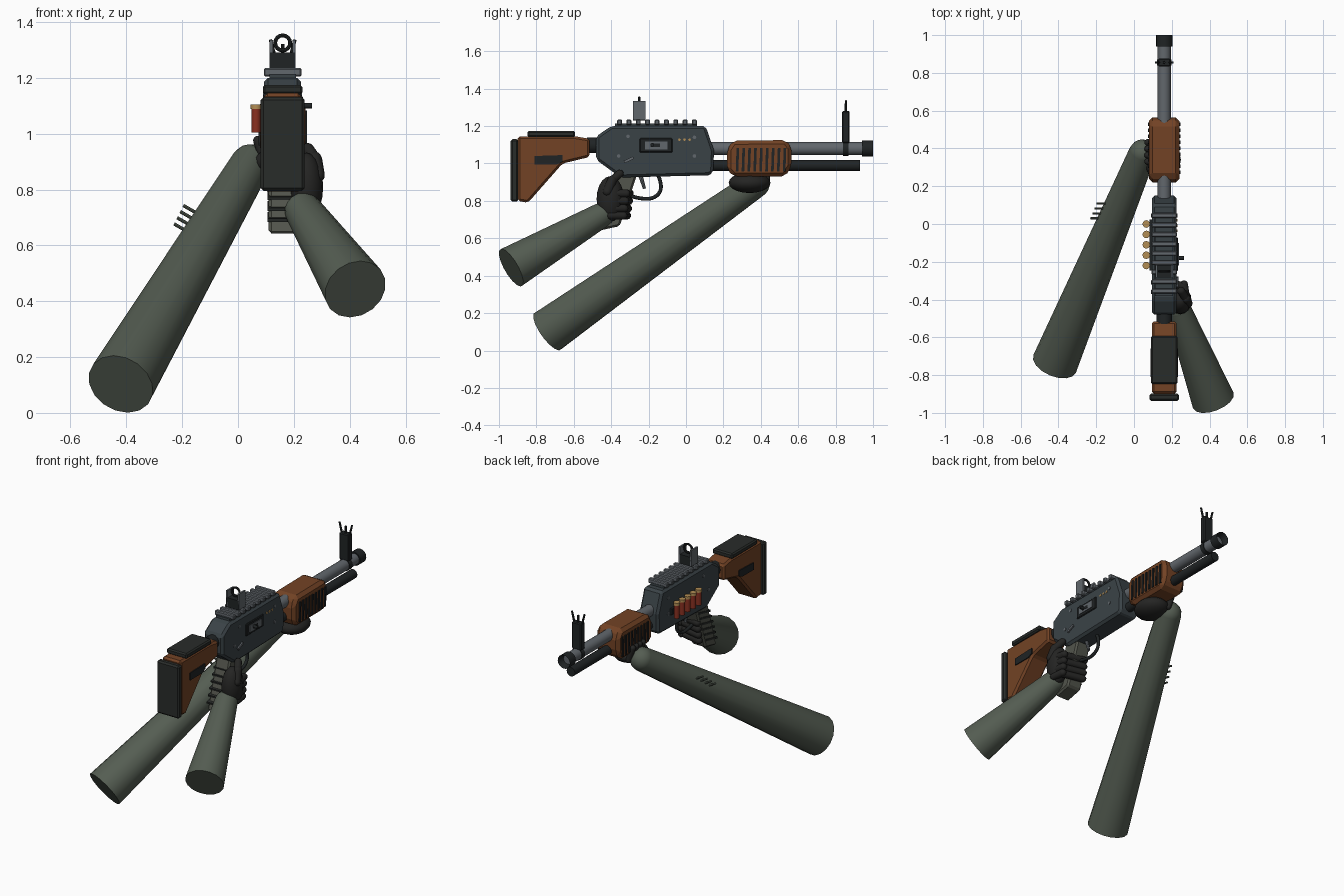
import bpy, bmesh, math
from mathutils import Vector, Matrix

if "Cube" in bpy.data.objects:
    bpy.data.objects.remove(bpy.data.objects["Cube"])

CX = 0.16  # the weapon's centre plane


def mat(name, r, g, b):
    m = bpy.data.materials.new(name)
    m.diffuse_color = (r, g, b, 1)
    m.use_nodes = True
    m.node_tree.nodes["Principled BSDF"].inputs["Base Color"].default_value = m.diffuse_color
    return m


METAL = mat("gunmetal", 0.042, 0.055, 0.062)
STEEL = mat("steel", 0.12, 0.135, 0.15)
BLACK = mat("black", 0.014, 0.017, 0.018)
RUBBER = mat("rubber", 0.022, 0.025, 0.023)
WOOD = mat("wood", 0.17, 0.055, 0.018)
SLEEVE = mat("sleeve", 0.09, 0.11, 0.085)
GLOVE = mat("glove", 0.018, 0.018, 0.017)
GRIP = mat("grip", 0.085, 0.09, 0.072)
RED = mat("shell_red", 0.25, 0.03, 0.015)
BRASS = mat("brass", 0.45, 0.27, 0.09)


def finish(name, bm, material, bevel=0, smooth=False):
    bmesh.ops.recalc_face_normals(bm, faces=bm.faces)
    me = bpy.data.meshes.new(name)
    bm.to_mesh(me)
    bm.free()
    ob = bpy.data.objects.new(name, me)
    bpy.context.collection.objects.link(ob)
    me.materials.append(material)
    if bevel:
        mod = ob.modifiers.new("bevel", 'BEVEL')
        mod.width, mod.segments = bevel, 1
    if smooth:
        bpy.ops.object.select_all(action='DESELECT')
        ob.select_set(True)
        bpy.context.view_layer.objects.active = ob
        bpy.ops.object.shade_smooth_by_angle(angle=math.radians(40))
    return ob


def plate(name, pts, half, material, bevel=0, x=CX):
    """Side profile of (y, z) points, extruded across x."""
    bm = bmesh.new()
    f = bm.faces.new([bm.verts.new((x - half, y, z)) for y, z in pts])
    ext = bmesh.ops.extrude_face_region(bm, geom=[f])
    bmesh.ops.translate(bm, vec=(2 * half, 0, 0),
                        verts=[v for v in ext["geom"] if isinstance(v, bmesh.types.BMVert)])
    return finish(name, bm, material, bevel)


def box(name, c, size, material, tilt=0, bevel=0):
    bm = bmesh.new()
    M = Matrix.Translation(c) @ Matrix.Rotation(tilt, 4, 'X') @ Matrix.Diagonal((*size, 1))
    bmesh.ops.create_cube(bm, size=1, matrix=M)
    return finish(name, bm, material, bevel)


def rod(name, a, b, r1, r2, material, sides=16, bore=0, round_a=False, round_b=False):
    """Round bar from a to b, optionally bored at b or with rounded ends."""
    a, b = Vector(a), Vector(b)
    d = b - a
    M = Matrix.Translation((a + b) / 2) @ d.to_track_quat('Z', 'Y').to_matrix().to_4x4()
    bm = bmesh.new()
    bmesh.ops.create_cone(bm, cap_ends=True, segments=sides, radius1=r1, radius2=r2,
                          depth=d.length, matrix=M)
    if bore:
        bm.normal_update()
        cap = max(bm.faces, key=lambda f: f.calc_center_median().dot(d))
        bmesh.ops.inset_region(bm, faces=[cap], thickness=r2 - bore)
        bmesh.ops.translate(bm, verts=cap.verts, vec=-d * 0.8)
    for p, r, on in ((a, r1, round_a), (b, r2, round_b)):
        if on:
            bmesh.ops.create_uvsphere(bm, u_segments=sides, v_segments=max(6, sides // 2), radius=r,
                                      matrix=Matrix.Translation(p) @ M.to_3x3().to_4x4())
    return finish(name, bm, material, smooth=True)


def finger(name, a, b, r):
    return rod(name, a, b, r, r, GLOVE, 10, round_a=True, round_b=True)


def blob(name, c, radii, material, tilt=0):
    bm = bmesh.new()
    M = Matrix.Translation(c) @ Matrix.Rotation(tilt, 4, 'X') @ Matrix.Diagonal((*radii, 1))
    bmesh.ops.create_uvsphere(bm, u_segments=16, v_segments=10, radius=1, matrix=M)
    return finish(name, bm, material, smooth=True)


# Receiver with side details
plate("receiver", [(-0.48, 1.145), (-0.40, 1.20), (0.105, 1.20), (0.15, 1.07), (0.145, 0.95),
                   (0.12, 0.937), (-0.35, 0.925), (-0.48, 1.02)], 0.066, METAL, 0.014)
box("ejection_port_frame", (0.226, -0.16, 1.097), (0.014, 0.175, 0.076), BLACK, bevel=0.004)
box("bolt", (0.232, -0.16, 1.097), (0.01, 0.12, 0.042), STEEL)
box("bolt_slot", (0.236, -0.165, 1.097), (0.006, 0.05, 0.018), BLACK)
rod("charging_handle", (0.225, -0.18, 1.10), (0.265, -0.18, 1.10), 0.01, 0.01, BLACK, 10)
box("selector_lever", (0.228, -0.305, 1.02), (0.014, 0.055, 0.014), STEEL, math.radians(25))
for i, (y, z) in enumerate([(-0.31, 1.145), (-0.36, 1.04), (0.045, 1.04), (0.045, 1.14)]):
    rod(f"receiver_pin_{i}", (0.09, y, z), (0.23, y, z), 0.01, 0.01, STEEL, 8)
for i in range(3):
    rod(f"brass_pin_{i}", (0.22, -0.035 + 0.027 * i, 1.127), (0.229, -0.035 + 0.027 * i, 1.127),
        0.007, 0.007, BRASS, 8)

# Top rail
box("rail_base", (CX, -0.16, 1.203), (0.095, 0.44, 0.022), METAL)
for i in range(9):
    box(f"rail_tooth_{i}", (CX, -0.355 + 0.05 * i, 1.22), (0.135, 0.026, 0.03), STEEL, bevel=0.005)

# Rear sight
box("rear_sight_base", (CX, -0.25, 1.26), (0.09, 0.065, 0.06), BLACK)
for s in (-1, 1):
    box(f"rear_sight_wing_{s}", (CX + s * 0.041, -0.25, 1.285), (0.011, 0.065, 0.1), STEEL)
bpy.ops.mesh.primitive_torus_add(location=(CX, -0.25, 1.325), rotation=(math.pi / 2, 0, 0),
                                 major_segments=16, minor_segments=8,
                                 major_radius=0.027, minor_radius=0.007)
ring = bpy.context.object
ring.name = "rear_sight_ring"
ring.data.materials.append(BLACK)
bpy.ops.object.shade_smooth_by_angle()

# Barrel, muzzle and magazine tube
rod("barrel", (CX, 0.12, 1.08), (CX, 0.96, 1.08), 0.035, 0.035, STEEL)
rod("muzzle", (CX, 0.94, 1.08), (CX, 1.0, 1.08), 0.043, 0.043, BLACK, bore=0.027)
rod("magazine_tube", (CX, 0.10, 0.99), (CX, 0.93, 0.99), 0.029, 0.029, BLACK)

# Front sight
rod("front_sight_band", (CX, 0.84, 1.08), (CX, 0.87, 1.08), 0.039, 0.039, BLACK)
box("front_sight_post", (CX, 0.855, 1.195), (0.066, 0.04, 0.17), BLACK, bevel=0.005)
for s in (-1, 0, 1):
    rod(f"front_sight_prong_{s}", (CX + s * 0.027, 0.855, 1.27), (CX + s * 0.044, 0.855, 1.337 - 0.015 * (s == 0)),
        0.007, 0.006, BLACK, 8)

# Handguard with slot ribs
plate("handguard", [(0.22, 1.075), (0.25, 1.122), (0.535, 1.125), (0.565, 1.085), (0.565, 0.985),
                    (0.53, 0.93), (0.255, 0.93), (0.22, 0.965)], 0.081, WOOD, 0.02)
for s in (-1, 1):
    for i in range(9):
        box(f"handguard_rib_{s}_{i}", (CX + s * 0.08, 0.275 + 0.0315 * i, 1.02), (0.014, 0.014, 0.125),
            BLACK, math.radians(-2))

# Stock
rod("stock_neck", (CX, -0.53, 1.097), (CX, -0.46, 1.097), 0.042, 0.042, BLACK)
plate("stock", [(-0.90, 1.145), (-0.59, 1.145), (-0.515, 1.132), (-0.515, 1.035), (-0.66, 1.0),
                (-0.845, 0.79), (-0.90, 0.80)], 0.066, WOOD, 0.012)
box("cheek_pad", (CX, -0.72, 1.158), (0.142, 0.255, 0.034), RUBBER, bevel=0.008)
box("butt_pad", (CX, -0.917, 0.963), (0.158, 0.04, 0.335), RUBBER, bevel=0.01)
for s in (-1, 1):
    plate(f"stock_inset_{s}", [(-0.81, 1.04), (-0.66, 1.045), (-0.66, 1.01), (-0.69, 0.995), (-0.81, 0.995)],
          0.006, BLACK, x=CX + s * 0.066)

# Spare shells on the left
box("shell_holder", (0.088, -0.11, 1.045), (0.012, 0.27, 0.04), BLACK)
for i in range(5):
    y = -0.055 * i
    rod(f"shell_{i}", (0.065, y, 1.005), (0.065, y, 1.09), 0.017, 0.017, RED, 12)
    rod(f"shell_cap_{i}", (0.065, y, 1.088), (0.065, y, 1.105), 0.02, 0.02, BRASS, 12)

# Pistol grip, trigger and guard
plate("pistol_grip", [(-0.375, 0.96), (-0.255, 0.96), (-0.355, 0.665), (-0.47, 0.64)], 0.05, GRIP, 0.01)
for i in range(6):
    t = 0.15 + 0.14 * i
    box(f"grip_rib_{i}", (CX - 0.004, -0.325 - 0.1 * t, 0.94 - 0.28 * t), (0.1, 0.119, 0.012), RUBBER,
        math.radians(12))
rod("trigger", (CX, -0.245, 0.94), (CX, -0.222, 0.865), 0.012, 0.008, STEEL, 8)
cu = bpy.data.curves.new("trigger_guard", 'CURVE')
cu.dimensions, cu.bevel_depth, cu.bevel_resolution, cu.resolution_u = '3D', 0.01, 2, 6
pts = [(-0.15, 0.94), (-0.133, 0.90), (-0.135, 0.845), (-0.18, 0.81), (-0.25, 0.812), (-0.31, 0.83)]
sp = cu.splines.new('NURBS')
sp.points.add(len(pts) - 1)
for p, (y, z) in zip(sp.points, pts):
    p.co = (CX, y, z, 1)
sp.use_endpoint_u, sp.order_u = True, 3
cu.materials.append(BLACK)
guard = bpy.data.objects.new("trigger_guard", cu)
bpy.context.collection.objects.link(guard)

# Right arm and hand
rod("right_sleeve", (0.42, -0.935, 0.443), (0.235, -0.455, 0.722), 0.115, 0.068, SLEEVE, round_b=True)
blob("right_palm", (0.245, -0.405, 0.81), (0.06, 0.073, 0.122), GLOVE)
for i, z in enumerate((0.84, 0.80, 0.76, 0.722)):
    y = -0.30 - 0.005 * i
    finger(f"right_finger_{i}", (0.265, y - 0.03, z), (0.13, y, z), 0.022)
    finger(f"right_knuckle_{i}", (0.275, y - 0.09, z), (0.265, y - 0.02, z), 0.022)
finger("right_thumb_base", (0.285, -0.42, 0.85), (0.275, -0.395, 0.91), 0.026)
finger("right_thumb", (0.275, -0.395, 0.91), (0.25, -0.355, 0.945), 0.022)

# Left arm and hand
rod("left_sleeve", (-0.42, -0.74, 0.103), (0.045, 0.375, 0.89), 0.122, 0.073, SLEEVE, round_b=True)
blob("left_palm", (0.15, 0.34, 0.897), (0.098, 0.112, 0.055), GLOVE)
for i in range(4):
    y = 0.33 + 0.034 * i
    finger(f"left_finger_{i}", (0.10, y, 0.89), (0.072, y, 0.975), 0.018)
for i in range(4):
    c = Vector((-0.168 - 0.011 * i, 0.108 - 0.026 * i, 0.727 - 0.022 * i))
    d = Vector((0.028, 0, -0.016))
    rod(f"sleeve_stitch_{i}", c - d, c + d, 0.006, 0.006, SLEEVE, 8)
